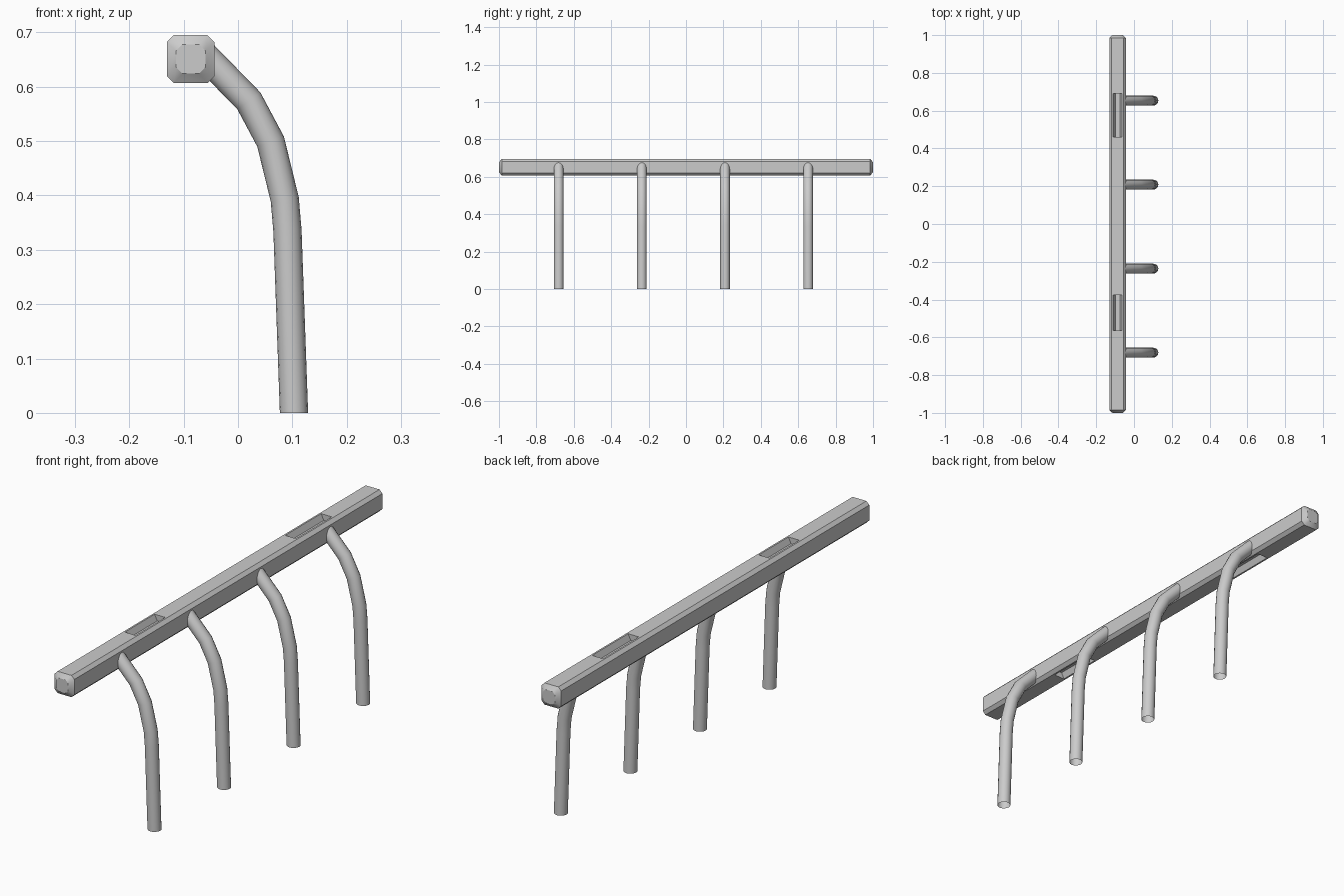
import bpy, bmesh, math
from mathutils import Vector

if "Cube" in bpy.data.objects:
    bpy.data.objects.remove(bpy.data.objects["Cube"])

BX, BZ = -0.087, 0.651      # beam axis


def make_object(name, bm):
    bmesh.ops.recalc_face_normals(bm, faces=bm.faces[:])
    mesh = bpy.data.meshes.new(name)
    bm.to_mesh(mesh)
    bm.free()
    ob = bpy.data.objects.new(name, mesh)
    bpy.context.collection.objects.link(ob)
    return ob


def loft(bm, rings, cap_start=True, cap_end=True):
    rows = [[bm.verts.new(p) for p in ring] for ring in rings]
    bands = []
    for a, b in zip(rows, rows[1:]):
        n = len(a)
        bands.append([bm.faces.new((a[i], a[(i + 1) % n], b[(i + 1) % n], b[i])) for i in range(n)])
    if cap_start:
        bm.faces.new(rows[0])
    if cap_end:
        bm.faces.new(rows[-1])
    return bands


def octagon(y, h, c):
    k = h - c
    pts = [(h, -k), (h, k), (k, h), (-k, h), (-h, k), (-h, -k), (-k, -h), (k, -h)]
    return [(BX + x, y, BZ + z) for x, z in pts]


# Beam with chamfered edges and tapered ends
bm = bmesh.new()
bands = loft(bm, [octagon(-1, 0.027, 0.012), octagon(-0.985, 0.044, 0.013),
                  octagon(0.985, 0.044, 0.013), octagon(1, 0.027, 0.012)])
for f in bands[0] + bands[2]:
    f.smooth = True
beam = make_object("beam", bm)

# Slots with sloping sides, on the top and underside of the beam
bm = bmesh.new()
for y0, y1 in ((-0.565, -0.375), (0.46, 0.69)):
    for s in (1, -1):
        prof = [(-0.027, 0.050), (0.027, 0.050), (0.012, 0.020), (-0.012, 0.020)]
        loft(bm, [[(BX + x, y, BZ + s * z) for x, z in prof] for y in (y0, y1)])
cutter = make_object("slot_cutter", bm)
cutter.hide_render = True
mod = beam.modifiers.new("slots", 'BOOLEAN')
mod.object = cutter
mod.operation = 'DIFFERENCE'
mod.solver = 'EXACT'
bpy.context.view_layer.objects.active = beam
bpy.ops.object.modifier_apply(modifier=mod.name)
bpy.data.objects.remove(cutter)

# Bent tubular legs, open at the foot
PATH = [Vector((x, 0, z)) for x, z in
        ((0.103, 0), (0.091, 0.335), (0.086, 0.393), (0.06, 0.499), (0.02, 0.574), (-0.066, 0.662))]
R, SIDES = 0.026, 16


def leg_rings(y):
    rings = []
    for i, p in enumerate(PATH):
        d_in = (p - PATH[max(i - 1, 0)]).normalized() if i else Vector((0, 0, 1))
        d_out = (PATH[i + 1] - p).normalized() if i < len(PATH) - 1 else d_in
        if i == 0:
            d_out = d_in
        t = (d_in + d_out).normalized()
        side = Vector((t.z, 0, -t.x)) / max(t.dot(d_in), 0.5)
        ring = []
        for k in range(SIDES):
            a = 2 * math.pi * k / SIDES
            q = p + side * (R * math.cos(a))
            ring.append((q.x, y + R * math.sin(a), q.z))
        rings.append(ring)
    return rings


for n in range(4):
    bm = bmesh.new()
    for band in loft(bm, leg_rings(-0.681 + 0.4447 * n), cap_start=False):
        for f in band:
            f.smooth = True
    make_object(f"leg_{n + 1}", bm)
